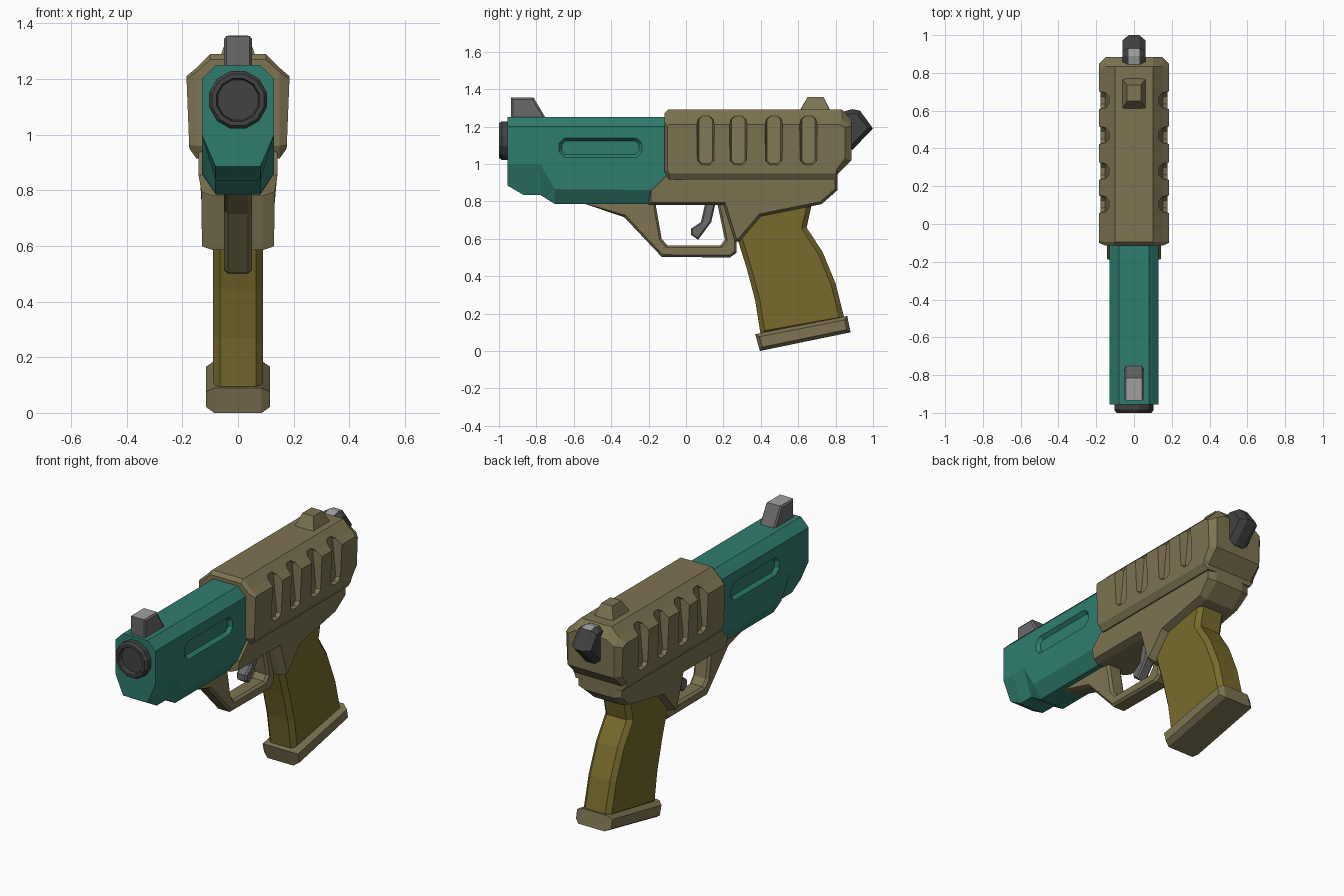
import bpy, bmesh, math

if "Cube" in bpy.data.objects:
    bpy.data.objects.remove(bpy.data.objects["Cube"])


def material(name, rgb):
    m = bpy.data.materials.new(name)
    m.diffuse_color = [((c / 255 + 0.055) / 1.055) ** 2.4 for c in rgb] + [1]
    m.use_nodes = True
    m.node_tree.nodes["Principled BSDF"].inputs["Base Color"].default_value = m.diffuse_color
    return m


TAN = material("tan", (126, 116, 82))
TEAL = material("teal", (47, 125, 110))
OLIVE = material("olive", (121, 107, 44))
DARK = material("dark_grey", (66, 66, 66))
GREY = material("mid_grey", (106, 106, 106))
LIGHT = material("light_grey", (160, 160, 160))


def inset(pts, d):
    """Move every edge of a (y, z) polygon inward by d."""
    n = len(pts)
    area = sum(pts[i - 1][0] * pts[i][1] - pts[i][0] * pts[i - 1][1] for i in range(n))
    s = 1 if area > 0 else -1
    out = []
    for i in range(n):
        (ay, az), (by, bz), (cy, cz) = pts[i - 1], pts[i], pts[(i + 1) % n]
        l1, l2 = math.hypot(by - ay, bz - az), math.hypot(cy - by, cz - bz)
        n1 = (-(bz - az) / l1 * s, (by - ay) / l1 * s)
        n2 = (-(cz - bz) / l2 * s, (cy - by) / l2 * s)
        k = d / max(0.4, 1 + n1[0] * n2[0] + n1[1] * n2[1])
        out.append((by + (n1[0] + n2[0]) * k, bz + (n1[1] + n2[1]) * k))
    return out


def finish(name, bm, mats):
    bmesh.ops.recalc_face_normals(bm, faces=bm.faces)
    me = bpy.data.meshes.new(name)
    bm.to_mesh(me)
    bm.free()
    ob = bpy.data.objects.new(name, me)
    bpy.context.collection.objects.link(ob)
    for m in mats:
        me.materials.append(m)
    return ob


def skin(name, rings, mats):
    """Join rings of 3D points with quads and cap both ends."""
    bm = bmesh.new()
    vs = [[bm.verts.new(p) for p in r] for r in rings]
    n = len(vs[0])
    for a, b in zip(vs, vs[1:]):
        for i in range(n):
            j = (i + 1) % n
            bm.faces.new((a[i], a[j], b[j], b[i]))
    bm.faces.new(vs[0])
    bm.faces.new(vs[-1])
    return finish(name, bm, mats)


def loft(name, layers, mats=()):
    """Layers are (x, profile); x may depend on z."""
    return skin(name, [[(x(z) if callable(x) else x, y, z) for y, z in p]
                       for x, p in layers], mats)


def sym(name, layers, *mats):
    """Mirrored loft; layers run from the middle outwards."""
    def neg(x):
        return (lambda z: -x(z)) if callable(x) else -x
    return loft(name, [(neg(x), p) for x, p in reversed(layers)] + layers, mats)


def cut(target, cutter):
    mod = target.modifiers.new("cut", 'BOOLEAN')
    mod.operation = 'DIFFERENCE'
    mod.solver = 'EXACT'
    mod.object = cutter
    bpy.context.view_layer.objects.active = target
    bpy.ops.object.modifier_apply(modifier=mod.name)
    bpy.data.objects.remove(cutter)


def octagon(y0, y1, z0, z1, c):
    return [(y0 + c, z0), (y1 - c, z0), (y1, z0 + c), (y1, z1 - c),
            (y1 - c, z1), (y0 + c, z1), (y0, z1 - c), (y0, z0 + c)]


# Front barrel housing with a long recess on each side
mid = [(-0.955, 1.25), (-0.955, 0.885), (-0.87, 0.835), (-0.78, 0.835),
       (-0.70, 0.785), (-0.08, 0.785), (-0.08, 1.25)]
side = [(-0.955, 1.2), (-0.955, 1.0), (-0.87, 1.0), (-0.78, 1.0),
        (-0.70, 0.865), (-0.08, 0.86), (-0.08, 1.2)]
barrel = sym("barrel_housing", [(0.08, mid), (0.13, side)], TEAL)
slot = octagon(-0.68, -0.235, 1.035, 1.14, 0.03)
for s in (-1, 1):
    cut(barrel, loft("cutter", [(s * 0.11, inset(slot, 0.016)),
                                (s * 0.15, inset(slot, -0.016))]))

# Slide with four slots on each side
top = [(-0.095, 1.29), (0.835, 1.29), (0.885, 1.235), (0.885, 1.02),
       (0.81, 0.945), (0.81, 0.915), (-0.09, 0.915), (-0.115, 0.96), (-0.115, 1.27)]
mid = [(-0.095, 1.24), (0.835, 1.24), (0.885, 1.205), (0.885, 1.02),
       (0.81, 0.945), (0.81, 0.915), (-0.09, 0.915), (-0.115, 0.96), (-0.115, 1.225)]
side = [(-0.09, 1.21), (0.82, 1.21), (0.85, 1.195), (0.85, 1.03),
        (0.805, 0.97), (0.80, 0.95), (-0.09, 0.95), (-0.1, 0.965), (-0.1, 1.2)]
slide = sym("slide", [(0.10, top), (0.15, mid),
                      (lambda z: 0.175 + 0.04 * (z - 0.95), side)], TAN)
for y in (0.105, 0.28, 0.47, 0.655):
    slot = octagon(y - 0.048, y + 0.048, 0.99, 1.268, 0.025)
    for s in (-1, 1):
        cut(slide, loft("cutter", [
            (lambda z, s=s: s * (0.155 - 0.1 * (z - 1)), inset(slot, 0.012)),
            (s * 0.19, slot), (s * 0.22, slot)]))

# Lower frame
frame = [(-0.2, 0.78), (-0.2, 0.86), (-0.11, 0.95), (0.81, 0.95), (0.81, 0.86),
         (0.725, 0.785), (0.40, 0.72), (0.285, 0.585), (0.26, 0.585), (0.2, 0.78)]
sym("frame", [(0.09, frame),
              (lambda z: 0.13 + 0.012 * min(1, max(0, (z - 0.79) / 0.05)),
               inset(frame, 0.014))], TAN)

# Trigger guard, open at the top where it meets the frame
guard = [(-0.55, 0.79), (-0.33, 0.715), (-0.13, 0.503), (0.235, 0.5), (0.27, 0.525),
         (0.27, 0.80), (0.165, 0.80), (0.208, 0.595), (0.185, 0.565), (-0.1, 0.565),
         (-0.13, 0.6), (-0.16, 0.77), (-0.16, 0.80)]
sym("trigger_guard", [(0.036, guard), (0.05, inset(guard, 0.012))], TAN)

# Trigger
trigger = [(0.105, 0.80), (0.08, 0.69), (0.028, 0.655), (0.028, 0.62),
           (0.065, 0.595), (0.135, 0.69), (0.16, 0.80)]
sym("trigger", [(0.022, trigger), (0.032, inset(trigger, 0.008))], GREY)

# Grip and its base plate
grip = [(0.275, 0.60), (0.325, 0.44), (0.37, 0.27), (0.40, 0.08), (0.85, 0.16),
        (0.80, 0.36), (0.73, 0.53), (0.645, 0.66), (0.68, 0.82), (0.29, 0.82)]
sym("grip", [(0.065, grip), (0.09, inset(grip, 0.025))], OLIVE)
base = [(0.37, 0.09), (0.395, 0.0), (0.88, 0.1), (0.862, 0.187)]
sym("grip_base", [(0.085, base), (0.115, inset(base, 0.018))], TAN)

# Sights; the front one has a light top
sight = [(-0.935, 1.22), (-0.735, 1.22), (-0.815, 1.355), (-0.935, 1.355)]
front = sym("front_sight", [(0.042, sight), (0.05, inset(sight, 0.01))], GREY, LIGHT)
sym("rear_sight", [(0.036, [(0.605, 1.28), (0.775, 1.28), (0.735, 1.357), (0.65, 1.357)]),
                   (0.06, [(0.61, 1.28), (0.77, 1.28), (0.765, 1.292), (0.615, 1.292)])], TAN)

# Hammer at the back
hammer = [(0.82, 1.1), (0.89, 1.075), (1.0, 1.19), (0.93, 1.285), (0.89, 1.293), (0.82, 1.275)]
ham = sym("hammer", [(0.028, hammer), (0.062, inset(hammer, 0.022))], DARK, LIGHT)
for ob in (front, ham):
    for f in ob.data.polygons:
        f.material_index = int(f.normal.z > 0.9)

# Muzzle ring with a shallow bore
skin("muzzle", [[(r * math.cos(a), y, 1.125 + r * math.sin(a))
                 for a in (math.tau * (i + 0.5) / 12 for i in range(12))]
                for y, r in ((-0.93, 0.107), (-0.985, 0.107), (-1.0, 0.096),
                             (-1.0, 0.08), (-0.975, 0.075))], [DARK])
